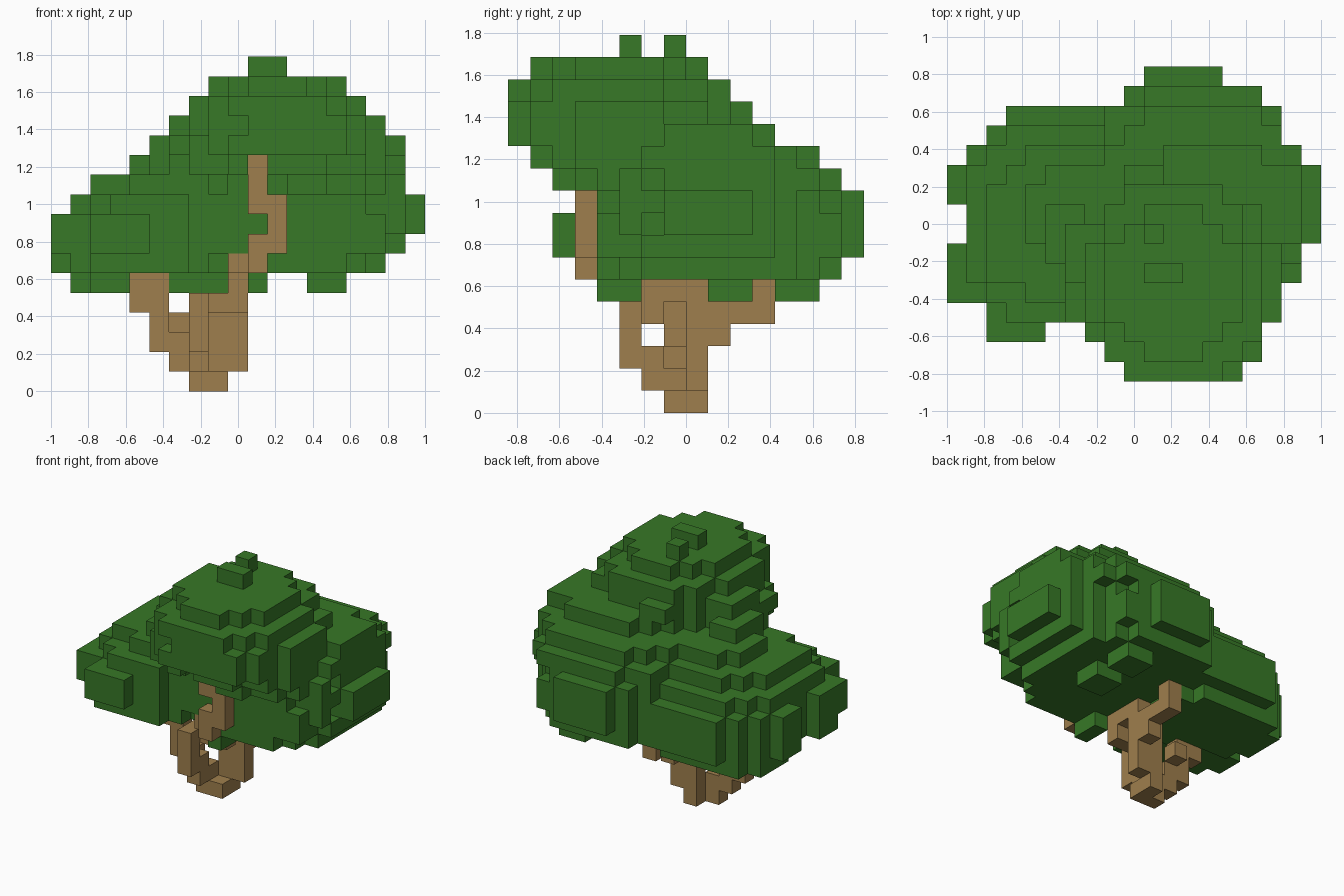
import bpy
import bmesh
import random
from mathutils import Vector

random.seed(4)
if "Cube" in bpy.data.objects:
    bpy.data.objects.remove(bpy.data.objects["Cube"], do_unlink=True)

CELL = 2 / 19
GRID_ORIGIN = Vector((-1, -8 * CELL, 0))


def make_material(name, colour):
    material = bpy.data.materials.new(name)
    material.use_nodes = True
    material.diffuse_color = (*colour, 1)
    shader = material.node_tree.nodes["Principled BSDF"]
    shader.inputs["Base Color"].default_value = (*colour, 1)
    shader.inputs["Roughness"].default_value = 1
    return material


def box(i, j, k):
    """Cells in a block, each axis an inclusive (first, last) pair."""
    return {(a, b, c)
            for a in range(i[0], i[1] + 1)
            for b in range(j[0], j[1] + 1)
            for c in range(k[0], k[1] + 1)}


def disc(left, right, front, back, level, power, rough=0.06):
    """One layer of a leaf clump: a rounded patch that fills its bounds."""
    cells = set()
    centre_i, centre_j = (left + right) / 2, (front + back) / 2
    radius_i, radius_j = (right - left + 1) / 2, (back - front + 1) / 2
    for cell in box((left, right), (front, back), (level, level)):
        u = abs(cell[0] - centre_i) / radius_i
        v = abs(cell[1] - centre_j) / radius_j
        if u ** power + v ** power < 1 + random.uniform(-rough, rough):
            cells.add(cell)
    return cells


def clump(first_level, layers, power):
    cells = set()
    for level, bounds in enumerate(layers, first_level):
        cells |= disc(*bounds, level, power)
    return cells


def build(name, cells, solid, material):
    """Skin a set of cells with square faces wherever they meet air."""
    bm = bmesh.new()
    corners = {}

    def corner(point):
        key = tuple(round(value) for value in point)
        if key not in corners:
            corners[key] = bm.verts.new(GRID_ORIGIN + Vector(key) * CELL)
        return corners[key]

    for cell in sorted(cells):
        for axis in range(3):
            for side in (0, 1):
                neighbour = list(cell)
                neighbour[axis] += 2 * side - 1
                if tuple(neighbour) in solid:
                    continue
                base, u, v = Vector(cell), Vector(), Vector()
                base[axis] += side
                u[(axis + 1) % 3] = v[(axis + 2) % 3] = 1
                loop = [base, base + u, base + u + v, base + v]
                if not side:
                    loop.reverse()
                bm.faces.new([corner(point) for point in loop])
    mesh = bpy.data.meshes.new(name)
    bm.to_mesh(mesh)
    bm.free()
    mesh.materials.append(material)
    obj = bpy.data.objects.new(name, mesh)
    bpy.context.collection.objects.link(obj)


# Trunk: stepped base and main stem
trunk = box((7, 8), (7, 7), (0, 0)) | box((8, 8), (8, 8), (0, 4))
trunk |= box((9, 9), (8, 8), (1, 5)) | box((6, 7), (7, 7), (1, 1))

# Left branch
trunk |= box((5, 6), (7, 7), (2, 2)) | box((5, 5), (7, 7), (3, 3))
trunk |= box((6, 6), (8, 8), (3, 3)) | box((4, 5), (7, 7), (4, 5))

# Back branch
trunk |= box((9, 9), (9, 9), (3, 4)) | box((9, 9), (10, 11), (4, 4))
trunk |= box((9, 9), (11, 11), (5, 5))

# Front branch that winds up to the crown
trunk |= box((7, 7), (6, 6), (1, 2)) | box((7, 7), (5, 5), (2, 4))
trunk |= box((7, 9), (6, 6), (4, 4))
trunk |= box((9, 9), (6, 7), (5, 5)) | box((9, 9), (4, 6), (6, 6))
trunk |= box((10, 10), (3, 4), (6, 6)) | box((10, 11), (3, 3), (7, 7))
trunk |= box((11, 11), (3, 3), (8, 9)) | box((10, 10), (3, 3), (9, 11))

# Leaf clumps, each layer as left, right, front, back
left_clump = clump(5, [
    (1, 8, 8, 12), (0, 8, 3, 12), (0, 8, 3, 12), (0, 8, 3, 12),
    (1, 8, 3, 12), (2, 9, 4, 11), (4, 9, 6, 10)], 2.4)
back_clump = disc(8, 16, 4, 14, 6, 3) | clump(7, [
    (6, 17, 3, 14), (6, 17, 3, 14), (6, 17, 3, 14),
    (7, 17, 4, 14), (8, 17, 4, 13), (10, 17, 5, 11)], 2.3)
top_clump = clump(10, [
    (7, 16, 2, 9), (6, 16, 1, 9), (6, 16, 0, 9),
    (7, 16, 0, 9), (7, 15, 0, 9), (8, 14, 1, 8)], 2.1)

# Stray leaf blocks on top, on the edges and hanging below
top_clump |= box((10, 11), (5, 5), (16, 16)) | box((10, 10), (7, 7), (16, 16))
top_clump |= box((9, 10), (10, 10), (13, 13)) | box((5, 6), (6, 8), (12, 12))
top_clump |= box((6, 6), (5, 7), (13, 13)) | box((14, 14), (0, 0), (12, 13))
back_clump |= box((13, 14), (9, 10), (5, 5)) | box((13, 14), (12, 13), (5, 5))
back_clump |= box((10, 13), (15, 15), (7, 9)) | box((18, 18), (7, 10), (8, 9))
back_clump |= box((9, 15), (14, 14), (7, 8)) | box((17, 17), (5, 5), (8, 10))
left_clump |= box((10, 10), (4, 5), (5, 5)) | box((2, 4), (2, 2), (7, 8))
left_clump |= box((3, 8), (13, 13), (6, 8)) | box((0, 0), (4, 4), (7, 8))
left_clump |= box((6, 8), (7, 8), (5, 5))

# Gaps in the leaves: front branch, left edge and flat front of the back clump
gap = box((9, 11), (0, 3), (5, 10)) | box((10, 10), (0, 3), (11, 11))
gap |= box((0, 0), (7, 8), (5, 9)) | box((12, 18), (0, 3), (5, 9))

# Each cell belongs to one part only
left_clump -= gap | trunk
back_clump -= gap | trunk | left_clump
top_clump -= gap | trunk | left_clump | back_clump
solid = trunk | left_clump | back_clump | top_clump

bark = make_material("bark brown", (0.347, 0.212, 0.074))
leaf = make_material("leaf green", (0.038, 0.188, 0.02))
build("trunk", trunk, solid, bark)
build("left_leaves", left_clump, solid, leaf)
build("back_leaves", back_clump, solid, leaf)
build("top_leaves", top_clump, solid, leaf)
